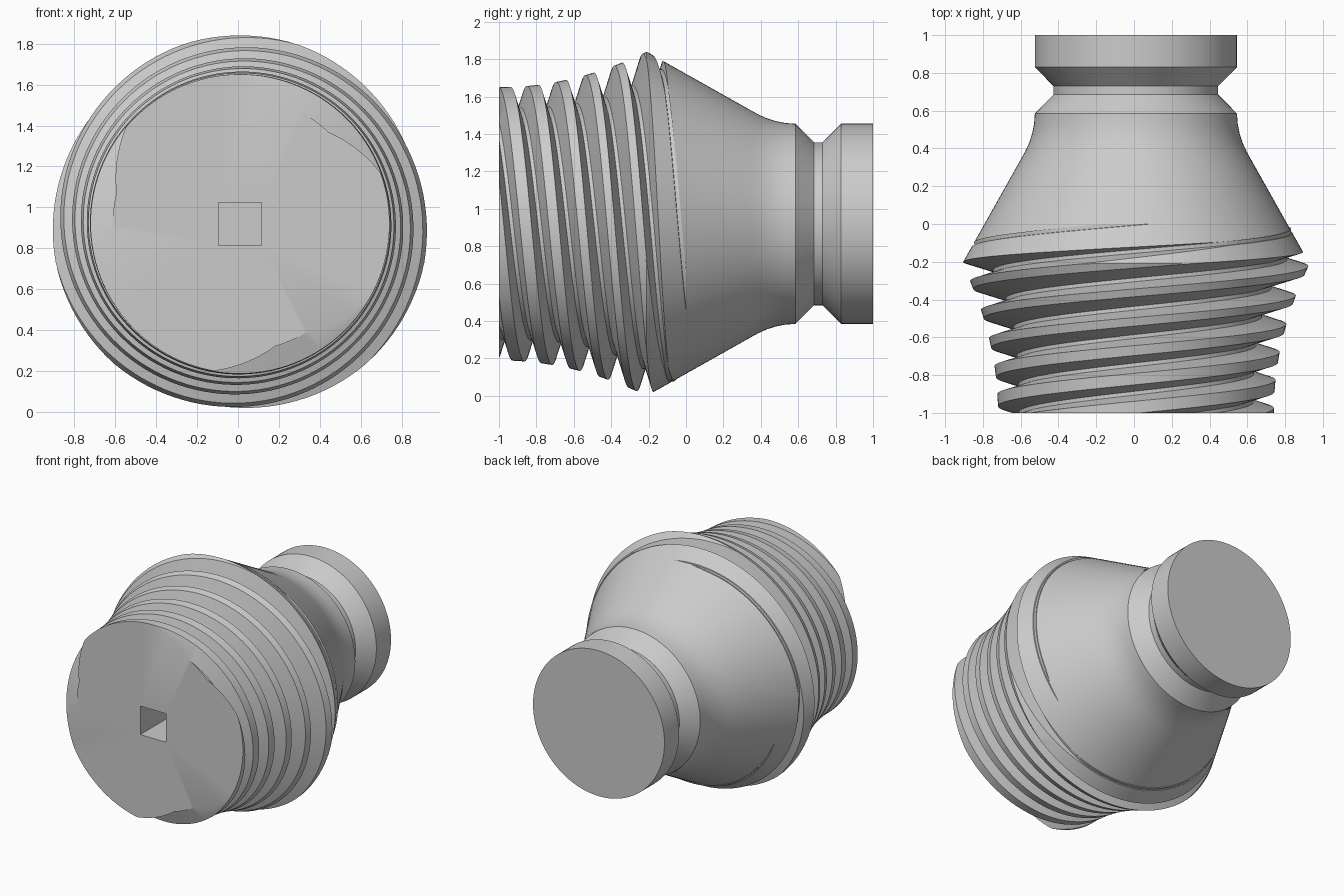
import bpy, bmesh
from math import sin, cos, pi, radians

old = bpy.data.objects.get("Cube")
if old:
    bpy.data.objects.remove(old, do_unlink=True)

CX, CZ = 0.01, 0.92        # axis of the part, running along y
N = 120                    # segments around the axis
STARTS, PITCH = 3, 0.15    # triple-start thread
LEAD = STARTS * PITCH
RIM = -0.21                # widest point, where flare meets cone
FLAT, SLOPE = 0.01, 3.3    # groove floor half width, wall steepness

grey = bpy.data.materials.new("plain_grey")
grey.use_nodes = True
grey.diffuse_color = (0.6, 0.6, 0.6, 1)
grey.node_tree.nodes["Principled BSDF"].inputs["Base Color"].default_value = (0.6, 0.6, 0.6, 1)


def finish(bm, name):
    bmesh.ops.recalc_face_normals(bm, faces=bm.faces)
    mesh = bpy.data.meshes.new(name)
    bm.to_mesh(mesh)
    bm.free()
    mesh.materials.append(grey)
    obj = bpy.data.objects.new(name, mesh)
    bpy.context.collection.objects.link(obj)
    bpy.ops.object.select_all(action='DESELECT')
    obj.select_set(True)
    bpy.context.view_layer.objects.active = obj
    bpy.ops.object.shade_smooth_by_angle(angle=radians(30))
    return obj


def on_axis(y, r, a):
    return (CX + r * sin(a), y, CZ + r * cos(a))


def flare(y):
    return max(0, (y + 1) / (RIM + 1))


def outer(y):
    return 0.73 + 0.19 * flare(y) ** 2 if y < RIM else 0.92 - 0.5625 * (y - RIM)


def root(y):
    return min(outer(y), 0.622 + 0.16 * flare(y) ** 3)


def lip(y, side):
    """Where a groove wall meets the outer surface."""
    w = FLAT
    for _ in range(8):
        p = y + side * w
        w = 0.5 * w + 0.5 * min(0.07, FLAT + max(0, outer(p) - root(y)) / SLOPE)
    return y + side * w


def thread_column(a):
    """Section of the thread at one angle, as (y, radius) pairs."""
    pts = []
    for k in range(-10, 3):
        y = -0.145 + PITCH * k + LEAD * a / (2 * pi)
        low, high, after = lip(y, -1), lip(y, 1), lip(y + PITCH, -1)
        margin = 0.06 * (after - high)
        crest = min(max(RIM, high + margin), after - margin)
        pts += [(low, outer(low)), (y - FLAT, root(y)), (y + FLAT, root(y)),
                (high, outer(high)), (crest, outer(crest))]
    return pts


# Threaded body: rows follow the helix and rejoin one lead higher
bm = bmesh.new()
cols = []
for i in range(N):
    a = 2 * pi * i / N
    cols.append([bm.verts.new(on_axis(y, r, a)) for y, r in thread_column(a)])
rows = len(cols[0])
for i in range(N):
    nxt = cols[(i + 1) % N]
    shift = 5 * STARTS if i == N - 1 else 0
    for j in range(rows - 1 - shift):
        bm.faces.new((cols[i][j], nxt[j + shift], nxt[j + shift + 1], cols[i][j + 1]))


def trim(y, direction):
    geom = bm.verts[:] + bm.edges[:] + bm.faces[:]
    cut = bmesh.ops.bisect_plane(bm, geom=geom, plane_co=(0, y, 0), dist=1e-6,
                                 plane_no=(0, direction, 0), clear_outer=True)
    return [g for g in cut["geom_cut"] if isinstance(g, bmesh.types.BMEdge)]


trim(0, 1)
trim(-1, -1)
loose = [v for v in bm.verts if not v.link_faces]
bmesh.ops.delete(bm, geom=loose, context='VERTS')
ring = [e for e in bm.edges if e.is_boundary and all(v.co.y < -0.999 for v in e.verts)]

# End face with a square drive socket
h = 0.105
square = [bm.verts.new((CX + sx * h, -1, CZ + sz * h))
          for sx, sz in ((-1, -1), (1, -1), (1, 1), (-1, 1))]
sides = [bm.edges.new((square[i], square[(i + 1) % 4])) for i in range(4)]
bmesh.ops.triangle_fill(bm, edges=ring + sides, use_beauty=True, normal=(0, -1, 0))
floor = [bm.verts.new((v.co.x, -0.6, v.co.z)) for v in square]
for i in range(4):
    j = (i + 1) % 4
    bm.faces.new((square[i], square[j], floor[j], floor[i]))
bm.faces.new(floor)
finish(bm, "threaded_body")

# Cone, necked groove and head, turned from one profile
profile = [(0, outer(0)), (0.33, outer(0.33)), (0.38, 0.588), (0.43, 0.565),
           (0.48, 0.549), (0.53, 0.539), (0.585, 0.535), (0.685, 0.436),
           (0.73, 0.436), (0.83, 0.535), (1, 0.535)]
bm = bmesh.new()
rings = [[bm.verts.new(on_axis(y, r, 2 * pi * i / N)) for i in range(N)] for y, r in profile]
for lo, hi in zip(rings, rings[1:]):
    for i in range(N):
        j = (i + 1) % N
        bm.faces.new((lo[i], lo[j], hi[j], hi[i]))
bm.faces.new(rings[-1])
finish(bm, "neck_and_head")
